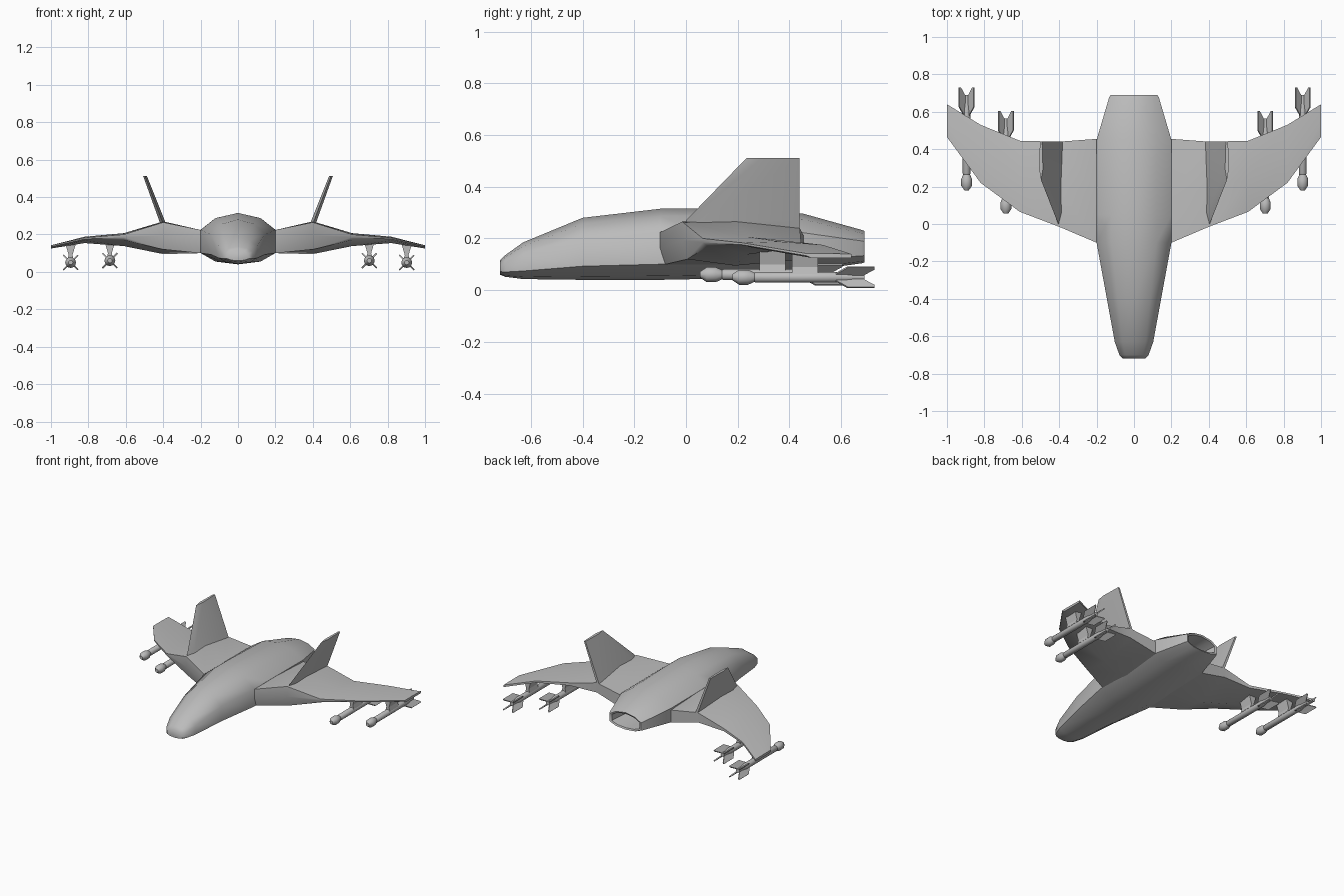
import bpy, bmesh
from math import sin, cos, pi

cube = bpy.data.objects.get("Cube")
if cube:
    bpy.data.objects.remove(cube, do_unlink=True)

grey = bpy.data.materials.new("hull_grey")
grey.use_nodes = True
tone = (0.5, 0.5, 0.5, 1)
grey.diffuse_color = tone
grey.node_tree.nodes["Principled BSDF"].inputs["Base Color"].default_value = tone


def finish(name, bm, mirror=False, angle=50):
    bmesh.ops.recalc_face_normals(bm, faces=bm.faces)
    mesh = bpy.data.meshes.new(name)
    bm.to_mesh(mesh)
    bm.free()
    mesh.materials.append(grey)
    obj = bpy.data.objects.new(name, mesh)
    bpy.context.collection.objects.link(obj)
    bpy.ops.object.select_all(action='DESELECT')
    obj.select_set(True)
    bpy.context.view_layer.objects.active = obj
    bpy.ops.object.shade_smooth_by_angle(angle=angle * pi / 180)
    if mirror:
        obj.modifiers.new("mirror", 'MIRROR')
    return obj


def loft(bm, rings):
    """Skin a row of equal closed rings and cap both ends."""
    loops = [[bm.verts.new(p) for p in ring] for ring in rings]
    n = len(loops[0])
    for a, b in zip(loops, loops[1:]):
        for i in range(n):
            j = (i + 1) % n
            bm.faces.new((a[i], a[j], b[j], b[i]))
    bm.faces.new(loops[0])
    bm.faces.new(loops[-1])


# Fuselage: ten-sided rings (y, half width, bottom, top), ending in a hollow exhaust
HALF = [(0, 1), (0.6, 0.9), (1, 0.67), (1, 0.22), (0.6, 0.055), (0, 0)]
OUTLINE = HALF + [(-x, z) for x, z in HALF[-2:0:-1]]


def hull_ring(y, w, lo, hi):
    return [(x * w, y, lo + z * (hi - lo)) for x, z in OUTLINE]


stations = [
    (-0.72, 0.06, 0.06, 0.115), (-0.70, 0.078, 0.052, 0.135),
    (-0.63, 0.103, 0.043, 0.185), (-0.4, 0.145, 0.04, 0.28),
    (-0.1, 0.2, 0.04, 0.315), (0.05, 0.2, 0.043, 0.315),
    (0.45, 0.2, 0.072, 0.297), (0.68, 0.132, 0.104, 0.233),
    (0.69, 0.124, 0.107, 0.229), (0.685, 0.11, 0.118, 0.218),
    (0.5, 0.09, 0.125, 0.21),
]
bm = bmesh.new()
loft(bm, [hull_ring(*s) for s in stations])
finish("fuselage", bm)


# Wings: x, leading and trailing y, then (top, bottom) at front, middle and back
def wing_ring(x, front, back, f, m, b):
    mid = front + 0.45 * (back - front)
    return [(x, front, f[0]), (x, mid, m[0]), (x, back, b[0]),
            (x, back, b[1]), (x, mid, m[1]), (x, front + 0.02, f[1]),
            (x, front, (f[0] + f[1]) / 2)]


bm = bmesh.new()
loft(bm, [wing_ring(*s) for s in [
    (0.1, -0.08, 0.455, (0.22, 0.1), (0.22, 0.1), (0.21, 0.12)),
    (0.2, -0.1, 0.455, (0.224, 0.1), (0.224, 0.1), (0.21, 0.12)),
    (0.4, -0.015, 0.44, (0.265, 0.12), (0.27, 0.095), (0.24, 0.17)),
    (0.61, 0.065, 0.445, (0.2, 0.17), (0.207, 0.138), (0.185, 0.165)),
    (0.82, 0.22, 0.53, (0.183, 0.168), (0.188, 0.154), (0.175, 0.163)),
    (1.0, 0.465, 0.64, (0.142, 0.125), (0.142, 0.125), (0.14, 0.125)),
]])
finish("wings", bm, mirror=True)


# Canted tail fins
def fin_ring(x, z, front, t):
    return [(x, front, z), (x + t, front + 0.06, z), (x + t * 0.6, 0.44, z),
            (x - t * 0.6, 0.44, z), (x - t, front + 0.06, z)]


bm = bmesh.new()
loft(bm, [fin_ring(0.385, 0.22, 0.01, 0.016), fin_ring(0.405, 0.27, 0.0, 0.015),
          fin_ring(0.497, 0.512, 0.235, 0.01)])
finish("tail_fins", bm, mirror=True)


# Missiles: turned body, four swallow-tailed fins and a hanging pylon
BODY = [(0, 0.012), (0.025, 0.029), (0.06, 0.029), (0.085, 0.018),
        (0.09, 0.021), (0.43, 0.021), (0.47, 0.014), (0.51, 0.014)]
FIN = [(0.005, 0.39), (0.02, 0.4), (0.056, 0.445), (0.056, 0.55),
       (0.046, 0.55), (0.016, 0.51), (0.005, 0.51)]


def missile(name, x, y, z, wing_z):
    bm = bmesh.new()
    loft(bm, [[(x + r * cos(k * pi / 6), y + d, z + r * sin(k * pi / 6))
               for k in range(12)] for d, r in BODY])
    finish(name + "_body", bm, angle=35)

    bm = bmesh.new()
    for k in range(4):
        c, s = cos(pi / 4 + k * pi / 2), sin(pi / 4 + k * pi / 2)
        loft(bm, [[(x + r * c - t * s, y + d, z + r * s + t * c) for r, d in FIN]
                  for t in (-0.004, 0.004)])
    finish(name + "_fins", bm, angle=30)

    bm = bmesh.new()
    loft(bm, [[(x - w, y + 0.23, h), (x + w, y + 0.23, h),
               (x + w, y + 0.33, h), (x - w, y + 0.33, h)]
              for w, h in ((0.018, z + 0.012), (0.01, z + 0.04), (0.028, wing_z))])
    finish(name + "_pylon", bm, angle=30)


for side, inner, outer in (("right", -0.685, -0.895), ("left", 0.702, 0.902)):
    missile(side + "_inner_missile", inner, 0.055, 0.06, 0.16)
    missile(side + "_outer_missile", outer, 0.18, 0.05, 0.15)
